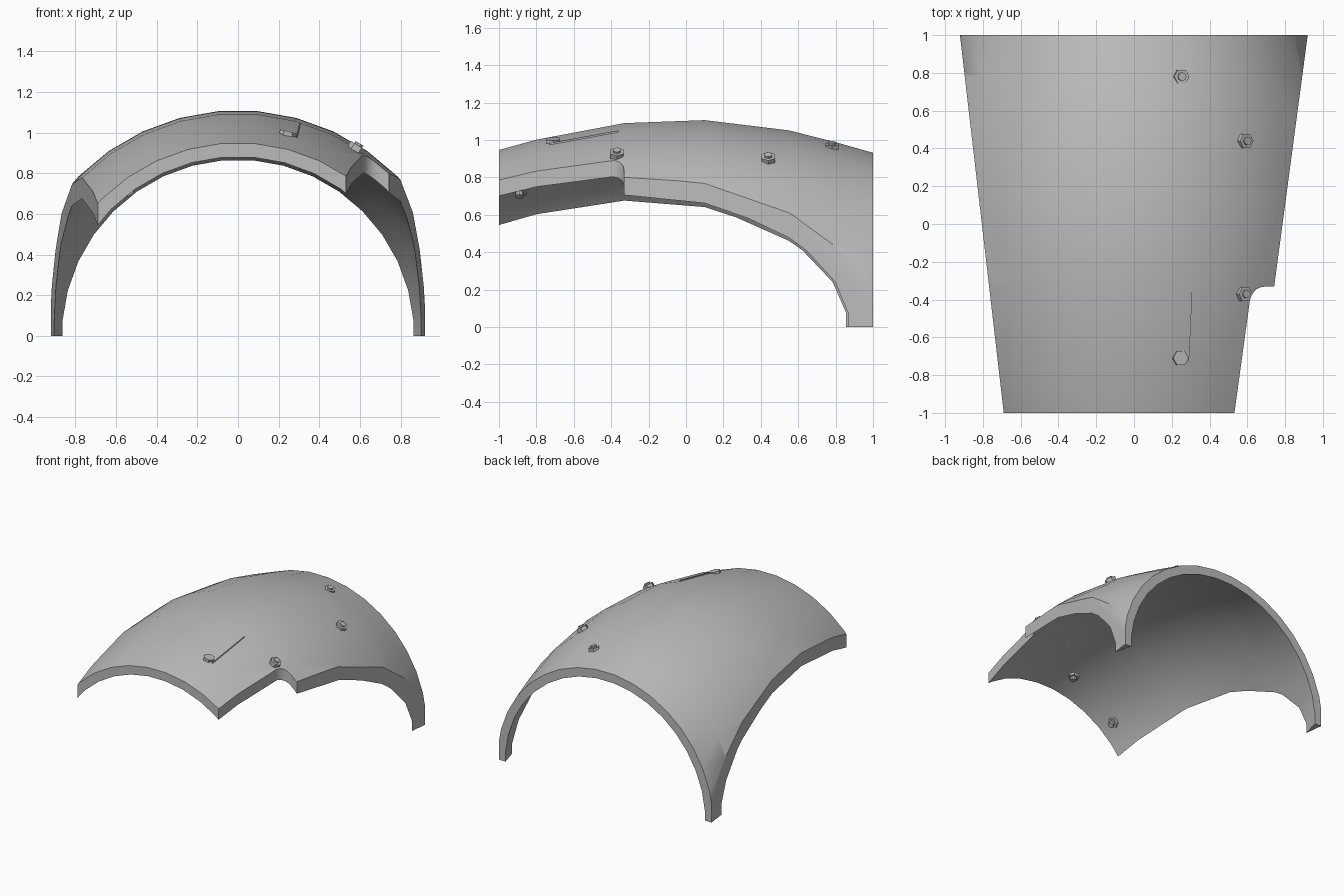
import bpy, bmesh
from math import sin, cos, radians, sqrt
from mathutils import Vector

default = bpy.data.objects.get("Cube")
if default:
    bpy.data.objects.remove(default, do_unlink=True)

# Single grey paint
grey = bpy.data.materials.new("grey")
grey.use_nodes = True
colour = (0.5, 0.5, 0.5, 1)
grey.diffuse_color = colour
grey.node_tree.nodes["Principled BSDF"].inputs["Base Color"].default_value = colour

THICK = 0.068
# Arch radius along the length (y, radius)
ARCHES = [(-1, .95), (-.8, 1.005), (-.33, 1.094), (.1, 1.11), (.55, 1.055), (.78, .997), (1, .935)]


def radius_at(y):
    for (y0, r0), (y1, r1) in zip(ARCHES, ARCHES[1:]):
        if y <= y1:
            return r0 + (r1 - r0) * (y - y0) / (y1 - y0)


def make_object(name, bm):
    bmesh.ops.recalc_face_normals(bm, faces=bm.faces)
    mesh = bpy.data.meshes.new(name)
    bm.to_mesh(mesh)
    bm.free()
    mesh.materials.append(grey)
    obj = bpy.data.objects.new(name, mesh)
    bpy.context.collection.objects.link(obj)
    return obj


def select_only(obj):
    bpy.ops.object.select_all(action='DESELECT')
    obj.select_set(True)
    bpy.context.view_layer.objects.active = obj


# Domed shell: closed arch sections joined along the length
bm = bmesh.new()
angles = [radians(a) for a in range(-105, 106, 10)]
rings = []
for y, r in ARCHES:
    outer = [bm.verts.new((r * sin(a), y, r * cos(a))) for a in angles]
    ri = r - THICK
    inner = [bm.verts.new((ri * sin(a), y, ri * cos(a))) for a in reversed(angles)]
    rings.append(outer + inner)
n = len(rings[0])
for a, b in zip(rings, rings[1:]):
    for i in range(n):
        j = (i + 1) % n
        bm.faces.new((a[i], a[j], b[j], b[i]))
for ring in (rings[0], rings[-1]):
    for i in range(n // 2 - 1):
        bm.faces.new((ring[i], ring[i + 1], ring[n - 2 - i], ring[n - 1 - i]))
shell = make_object("domed_shell", bm)

# Plan outline: tapered sides with a rounded step on the left side
step = [(.69 - .08 * cos(radians(t)), -.43 + .098 * sin(radians(t))) for t in range(0, 91, 15)]
outline = [(-.678, -1.1), (.518, -1.1)] + step + [(.742, -.332), (.933, 1.1), (-.933, 1.1)]
bm = bmesh.new()
base = bm.faces.new([bm.verts.new((x, y, 0)) for x, y in outline])
top = bmesh.ops.extrude_face_region(bm, geom=[base])["geom"]
bmesh.ops.translate(bm, vec=(0, 0, 2), verts=[v for v in top if isinstance(v, bmesh.types.BMVert)])
cutter = make_object("outline_cutter", bm)
cutter.hide_render = True

trim = shell.modifiers.new("trim", 'BOOLEAN')
trim.operation = 'INTERSECT'
trim.solver = 'EXACT'
trim.object = cutter
select_only(shell)
bpy.ops.object.modifier_apply(modifier="trim")
bpy.data.objects.remove(cutter, do_unlink=True)
bpy.ops.object.shade_smooth_by_angle(angle=radians(32))


# Hexagonal fasteners set square to the shell surface
def fastener(name, x, y, height, stud=0, inside=False):
    r = radius_at(y) - (THICK if inside else 0)
    out = Vector((x, 0, sqrt(r * r - x * x))).normalized()
    axis = -out if inside else out
    bm = bmesh.new()
    for sides, rad, low, high in ((6, .042, -.02, height), (10, .022, 0, height + stud)):
        if sides == 10 and not stud:
            continue
        made = bmesh.ops.create_cone(bm, cap_ends=True, segments=sides, radius1=rad,
                                     radius2=rad, depth=high - low)["verts"]
        bmesh.ops.translate(bm, vec=(0, 0, (low + high) / 2), verts=made)
    obj = make_object(name, bm)
    obj.rotation_mode = 'QUATERNION'
    obj.rotation_quaternion = axis.to_track_quat('Z', 'Y')
    obj.location = out * r + Vector((0, y, 0))


fastener("rear_top_nut", .25, .78, .012, .012)
fastener("rear_side_nut", .585, .44, .022, .012)
fastener("front_side_nut", .58, -.37, .022, .012)
fastener("front_top_bolt", .245, -.71, .014)
fastener("inner_side_bolt", -.55, -.89, .015, .025, True)
fastener("inner_top_bolt", -.12, -.82, .015, .025, True)

# Thin raised seam beside the front bolt
bm = bmesh.new()
sections = []
for y, x in ((-.73, .288), (-.55, .297), (-.36, .305)):
    z = sqrt(radius_at(y) ** 2 - x * x)
    sections.append([bm.verts.new((x + dx, y, z + dz))
                     for dx, dz in ((-.003, -.02), (.003, -.02), (.003, .006), (-.003, .006))])
for a, b in zip(sections, sections[1:]):
    for i in range(4):
        bm.faces.new((a[i], a[i - 1], b[i - 1], b[i]))
bm.faces.new(sections[0])
bm.faces.new(sections[-1])
make_object("thin_seam", bm)
